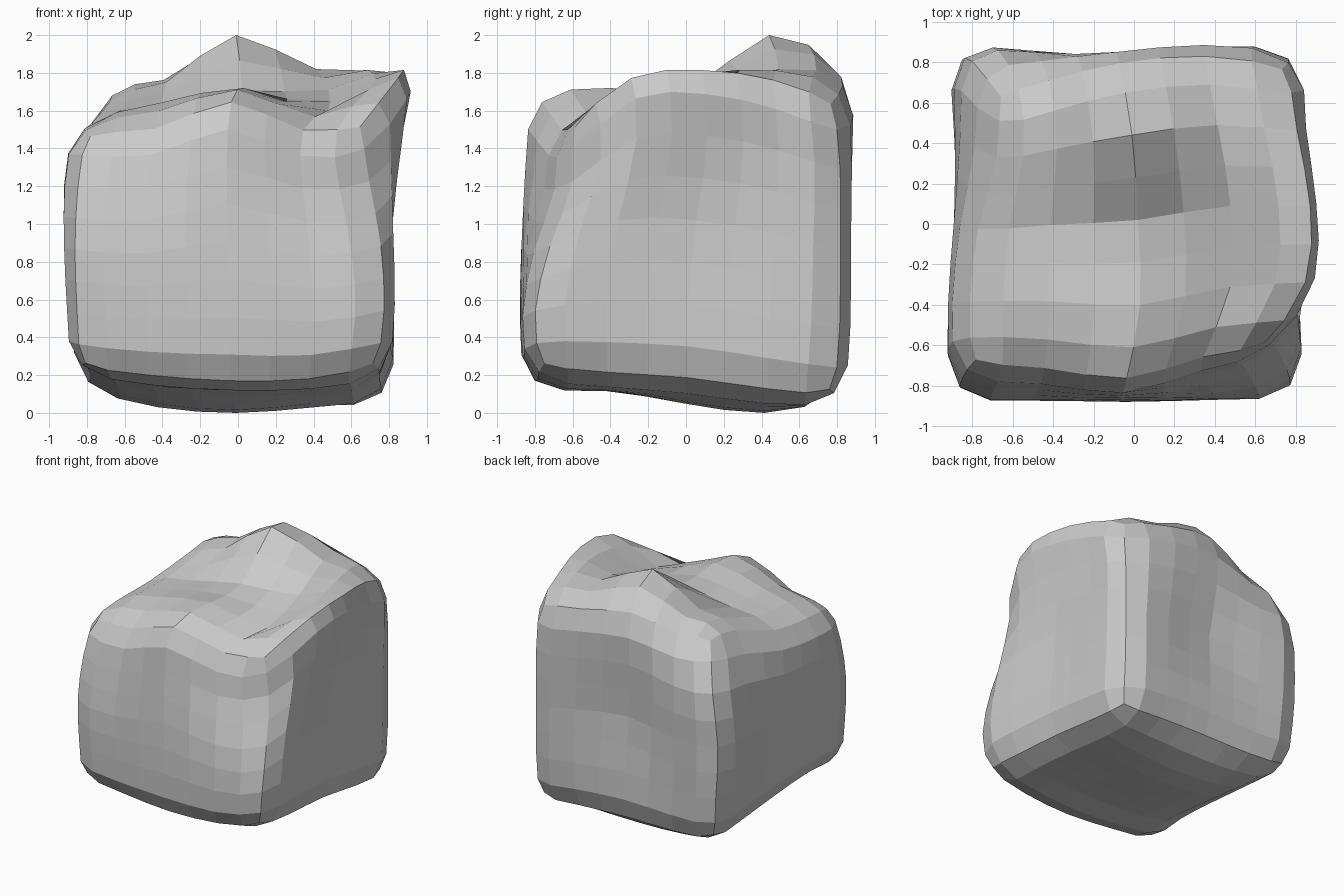
import bpy, bmesh
from mathutils import Vector

if "Cube" in bpy.data.objects:
    bpy.data.objects.remove(bpy.data.objects["Cube"])

# Side reliefs: 5x5 control positions of each face of the boulder
# left/right: rows bottom to top, columns front to back
LEFT = [[-.90, -.87, -.84, -.84, -.86], [-.92, -.89, -.86, -.87, -.90],
        [-.93, -.91, -.88, -.89, -.92], [-.91, -.92, -.89, -.86, -.85],
        [-.86, -.87, -.82, -.70, -.67]]
RIGHT = [[.79, .81, .81, .82, .82], [.84, .82, .80, .82, .83],
         [.82, .82, .79, .81, .83], [.73, .87, .85, .82, .84],
         [.65, .92, .96, .89, .83]]
# front/back: rows bottom to top, columns left to right
FRONT = [[-.85, -.85, -.86, -.84, -.83], [-.87, -.87, -.88, -.87, -.86],
         [-.87, -.87, -.87, -.84, -.77], [-.82, -.82, -.85, -.75, -.64],
         [-.72, -.76, -.82, -.71, -.66]]
BACK = [[.84, .84, .84, .84, .84], [.88, .84, .83, .86, .88],
        [.88, .85, .80, .86, .88], [.87, .85, .84, .88, .87],
        [.64, .75, .86, .89, .82]]
# bottom/top: rows front to back, columns left to right
BOTTOM = [[.20, .15, .11, .13, .22], [.22, .14, .12, .12, .16],
          [.17, .08, .05, .08, .13], [.13, .03, .00, .03, .07],
          [.10, .08, .08, .06, .02]]
TOP = [[1.53, 1.54, 1.70, 1.54, 1.52], [1.54, 1.64, 1.72, 1.60, 1.88],
       [1.58, 1.63, 1.71, 1.71, 1.91], [1.70, 1.75, 2.00, 1.82, 1.83],
       [1.77, 1.76, 1.84, 1.79, 1.67]]


def spline(p, t):
    """Smooth curve through five evenly spaced values, t from -1 to 1."""
    s = (t + 1) * 2
    i = min(max(int(s), 0), 3)
    f = s - i
    a = p[i - 1] if i > 0 else 2 * p[0] - p[1]
    d = p[i + 2] if i < 3 else 2 * p[4] - p[3]
    b, c = p[i], p[i + 1]
    return b + .5 * f * (c - a + f * (2*a - 5*b + 4*c - d + f * (3*(b - c) + d - a)))


def relief(rows, col, row):
    return spline([spline(r, col) for r in rows], row)


def between(low, high, col, row, t):
    a, b = relief(low, col, row), relief(high, col, row)
    return a + (b - a) * (t + 1) / 2


# Boulder: gridded cube, edges rounded, then pressed to the reliefs
bm = bmesh.new()
bmesh.ops.create_cube(bm, size=2)
bmesh.ops.subdivide_edges(bm, edges=bm.edges[:], cuts=7, use_grid_fill=True)
RADIUS = .25
for vert in bm.verts:
    core = Vector([max(RADIUS - 1, min(1 - RADIUS, c)) for c in vert.co])
    u, v, w = core + (vert.co - core).normalized() * RADIUS
    # slide the crown's middle back over the centre line
    slide = (.05 + .11 * v) * (1 - u * u) * max(w, 0)
    vert.co = (between(LEFT, RIGHT, v, w, u) - slide,
               between(FRONT, BACK, u, w, v),
               between(BOTTOM, TOP, u, v, w))
bmesh.ops.recalc_face_normals(bm, faces=bm.faces[:])

# Stand it on the ground
low = min(v.co.z for v in bm.verts)
bmesh.ops.translate(bm, verts=bm.verts[:], vec=(0, 0, -low))

mesh = bpy.data.meshes.new("boulder")
bm.to_mesh(mesh)
bm.free()
boulder = bpy.data.objects.new("boulder", mesh)
bpy.context.collection.objects.link(boulder)
